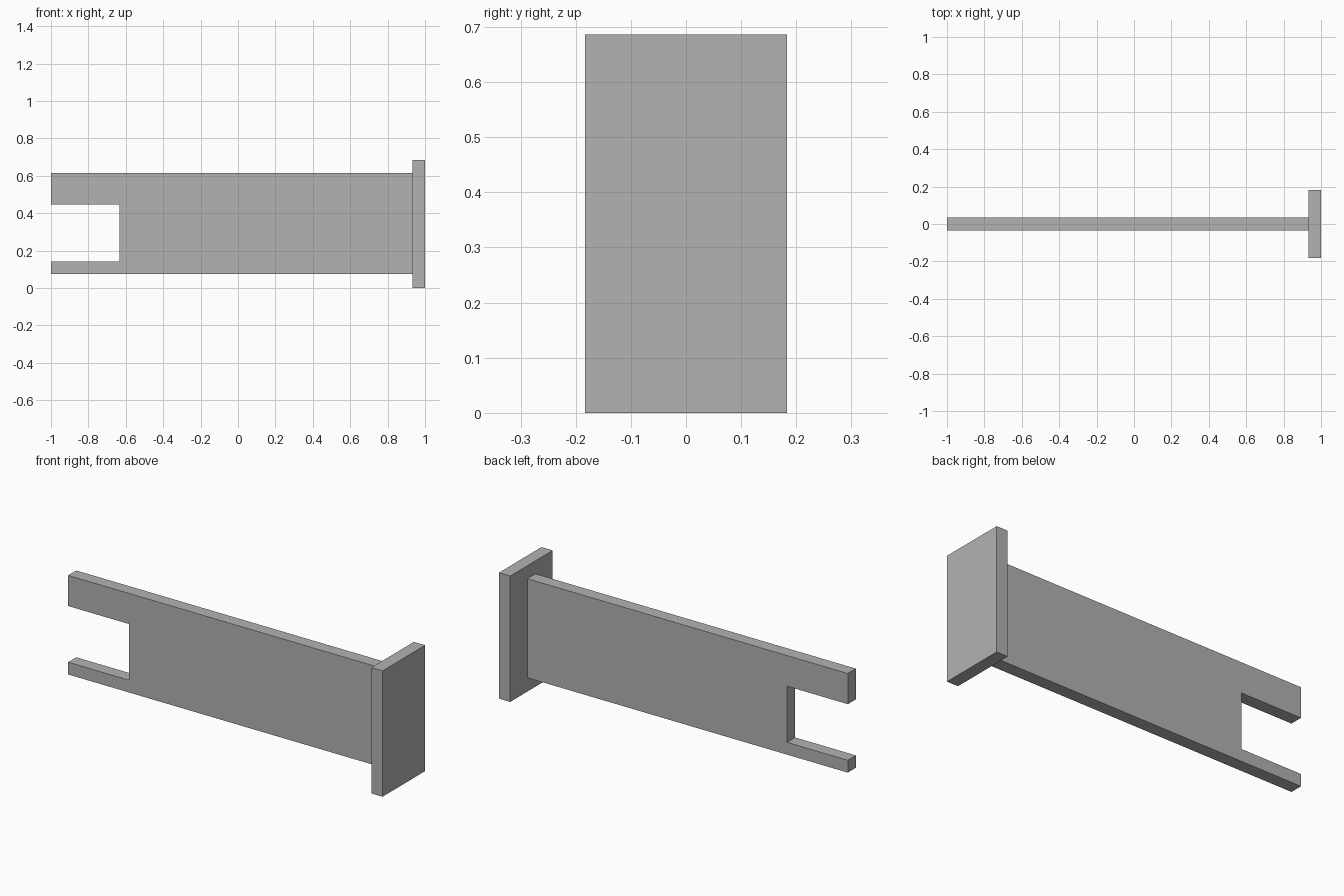
import bpy
import bmesh
from mathutils import Vector

cube = bpy.data.objects.get("Cube")
if cube:
    bpy.data.objects.remove(cube, do_unlink=True)

# Single flat grey
grey = bpy.data.materials.new("plain_grey")
grey.use_nodes = True
colour = (0.448, 0.448, 0.448, 1.0)
grey.diffuse_color = colour
grey.node_tree.nodes["Principled BSDF"].inputs["Base Color"].default_value = colour


def extrude_profile(name, profile, half_depth):
    """Extrude an x-z outline symmetrically along y."""
    bm = bmesh.new()
    face = bm.faces.new([bm.verts.new((x, -half_depth, z)) for x, z in profile])
    result = bmesh.ops.extrude_face_region(bm, geom=[face])
    moved = [v for v in result["geom"] if isinstance(v, bmesh.types.BMVert)]
    bmesh.ops.translate(bm, verts=moved, vec=Vector((0, 2 * half_depth, 0)))
    bmesh.ops.recalc_face_normals(bm, faces=bm.faces)
    mesh = bpy.data.meshes.new(name)
    bm.to_mesh(mesh)
    bm.free()
    mesh.materials.append(grey)
    obj = bpy.data.objects.new(name, mesh)
    bpy.context.collection.objects.link(obj)
    return obj


# Long flat arm with a square notch between two prongs
tip, notch, joint = -1.0, -0.634, 0.932
arm_low, arm_high = 0.075, 0.615
notch_low, notch_high = 0.142, 0.448
extrude_profile("notched_arm", [
    (tip, arm_low), (joint, arm_low), (joint, arm_high), (tip, arm_high),
    (tip, notch_high), (notch, notch_high), (notch, notch_low), (tip, notch_low),
], 0.035)

# Upright end plate
top = 0.686
extrude_profile("end_plate", [(joint, 0), (1, 0), (1, top), (joint, top)], 0.183)
